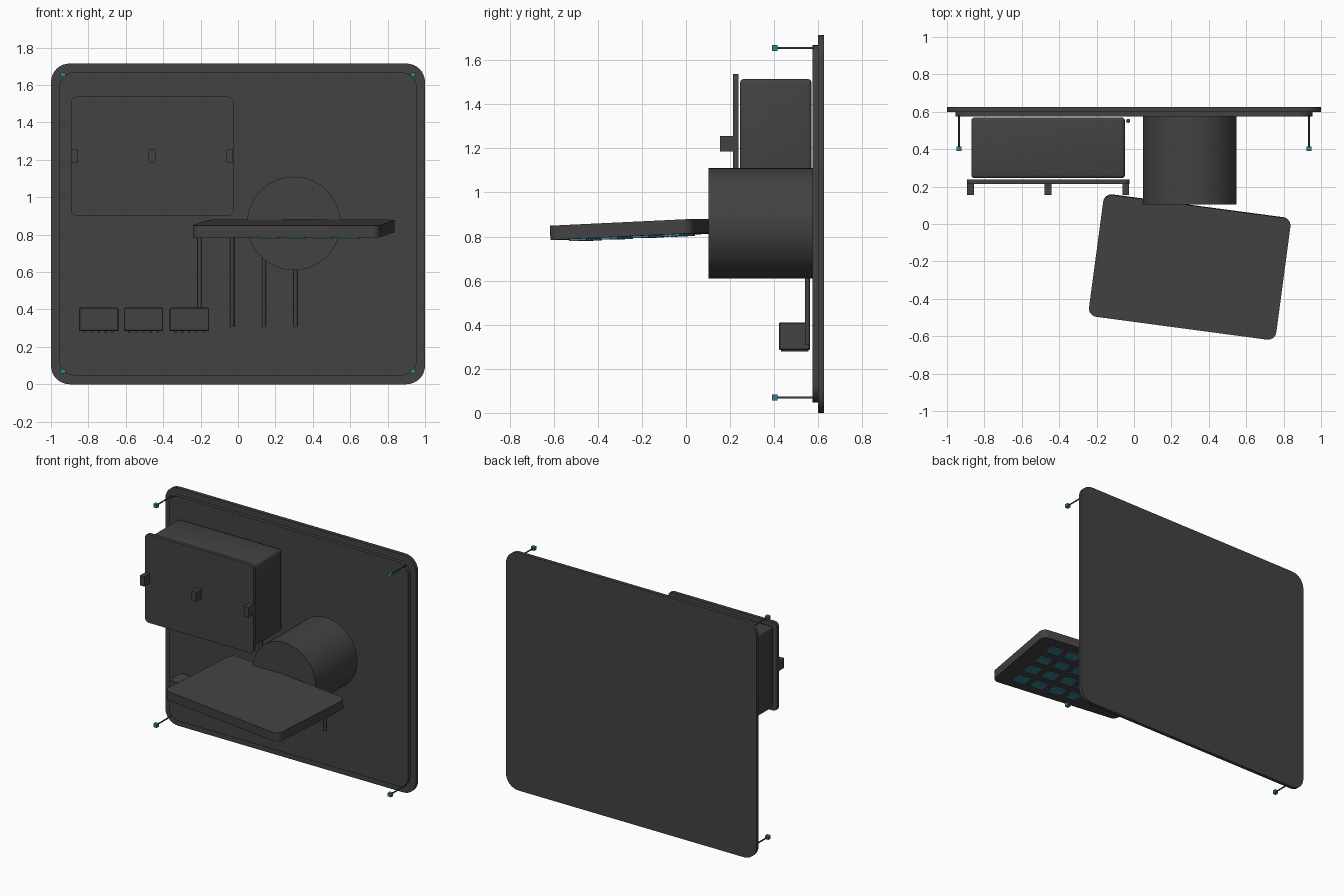
import bpy, bmesh, math
from mathutils import Matrix, Vector

if "Cube" in bpy.data.objects:
    bpy.data.objects.remove(bpy.data.objects["Cube"])


def material(name, rgb):
    m = bpy.data.materials.new(name)
    m.diffuse_color = (*rgb, 1)
    m.use_nodes = True
    m.node_tree.nodes["Principled BSDF"].inputs["Base Color"].default_value = m.diffuse_color
    return m


GREY = material("dark_grey", (0.055, 0.055, 0.055))
TEAL = material("teal", (0.03, 0.22, 0.27))


def finish(name, bm, mat, smooth=False, matrix=None):
    bmesh.ops.recalc_face_normals(bm, faces=bm.faces)
    me = bpy.data.meshes.new(name)
    bm.to_mesh(me)
    bm.free()
    me.materials.append(mat)
    ob = bpy.data.objects.new(name, me)
    bpy.context.collection.objects.link(ob)
    if matrix:
        ob.matrix_world = matrix
    if smooth:
        bpy.ops.object.select_all(action='DESELECT')
        ob.select_set(True)
        bpy.context.view_layer.objects.active = ob
        bpy.ops.object.shade_smooth_by_angle(angle=math.radians(35))
    return ob


def block(name, lo, hi, mat=GREY, radius=0, axis=None, segs=6, matrix=None):
    """Box between two corners; rounds edges along one axis, or all edges."""
    bm = bmesh.new()
    bmesh.ops.create_cube(bm, size=1)
    for v in bm.verts:
        v.co = Vector([(a + b) / 2 + c * (b - a) for a, b, c in zip(lo, hi, v.co)])
    if radius:
        edges = [e for e in bm.edges if axis is None or
                 abs((e.verts[0].co - e.verts[1].co).normalized()[axis]) > 0.9]
        bmesh.ops.bevel(bm, geom=edges, offset=radius, segments=segs,
                        profile=0.5, affect='EDGES')
    return finish(name, bm, mat, radius > 0, matrix)


def cylinder(name, p0, p1, r, segs=16, mat=GREY):
    p0, p1 = Vector(p0), Vector(p1)
    bm = bmesh.new()
    rot = (p1 - p0).to_track_quat('Z', 'Y').to_matrix().to_4x4()
    bmesh.ops.create_cone(bm, cap_ends=True, segments=segs, radius1=r, radius2=r,
                          depth=(p1 - p0).length,
                          matrix=Matrix.Translation((p0 + p1) / 2) @ rot)
    return finish(name, bm, mat, True)


# Wall panel in two steps
block("back_plate", (-1, 0.6, 0), (1, 0.625, 1.715), radius=0.1, axis=1, segs=8)
block("inner_plate", (-0.955, 0.575, 0.048), (0.955, 0.602, 1.668), radius=0.08, axis=1, segs=8)

# Corner posts with teal tips
for x in (-0.935, 0.935):
    for z in (0.07, 1.655):
        cylinder("corner_post", (x, 0.4, z), (x, 0.58, z), 0.005, 12)
        block("post_tip", (x - 0.013, 0.39, z - 0.013), (x + 0.013, 0.415, z + 0.013), TEAL)

# Cabinet with door and three latch blocks
block("cabinet", (-0.87, 0.245, 0.925), (-0.048, 0.57, 1.515), radius=0.018, segs=3)
block("cabinet_door", (-0.892, 0.213, 0.9), (-0.025, 0.238, 1.538), radius=0.03, axis=1)
for x in (-0.874, -0.46, -0.044):
    block("door_latch", (x - 0.018, 0.155, 1.185), (x + 0.018, 0.22, 1.256))

# Drum
cylinder("drum", (0.298, 0.103, 0.86), (0.298, 0.58, 0.86), 0.25, 64)

# Tilted tray with rows of keys underneath
tray = (Matrix.Translation((0.298, -0.23, 0.832)) @ Matrix.Rotation(math.radians(-7.6), 4, 'Z')
        @ Matrix.Rotation(math.radians(2.7), 4, 'X'))
block("tray", (-0.505, -0.329, -0.0325), (0.505, 0.329, 0.0325), radius=0.045, axis=2, matrix=tray)
for i in range(4):
    for j in range(4):
        x, y = 0.335 - i * 0.145, -0.215 + j * 0.142
        block("tray_key", (x - 0.048, y - 0.04, -0.041), (x + 0.048, y + 0.04, -0.032), TEAL, matrix=tray)

# Hanging rods
for x in (-0.205, -0.031, 0.139, 0.308):
    cylinder("hanging_rod", (x, 0.551, 0.308), (x, 0.551, 0.85), 0.011, 12)

# Three small boxes with pins below
for x in (-0.745, -0.505, -0.26):
    block("small_box", (x - 0.105, 0.422, 0.285), (x + 0.105, 0.562, 0.41), radius=0.004, segs=1)
    for k in range(-2, 3):
        px = x + k * 0.038
        block("box_pin", (px - 0.006, 0.43, 0.278), (px + 0.006, 0.555, 0.287))
